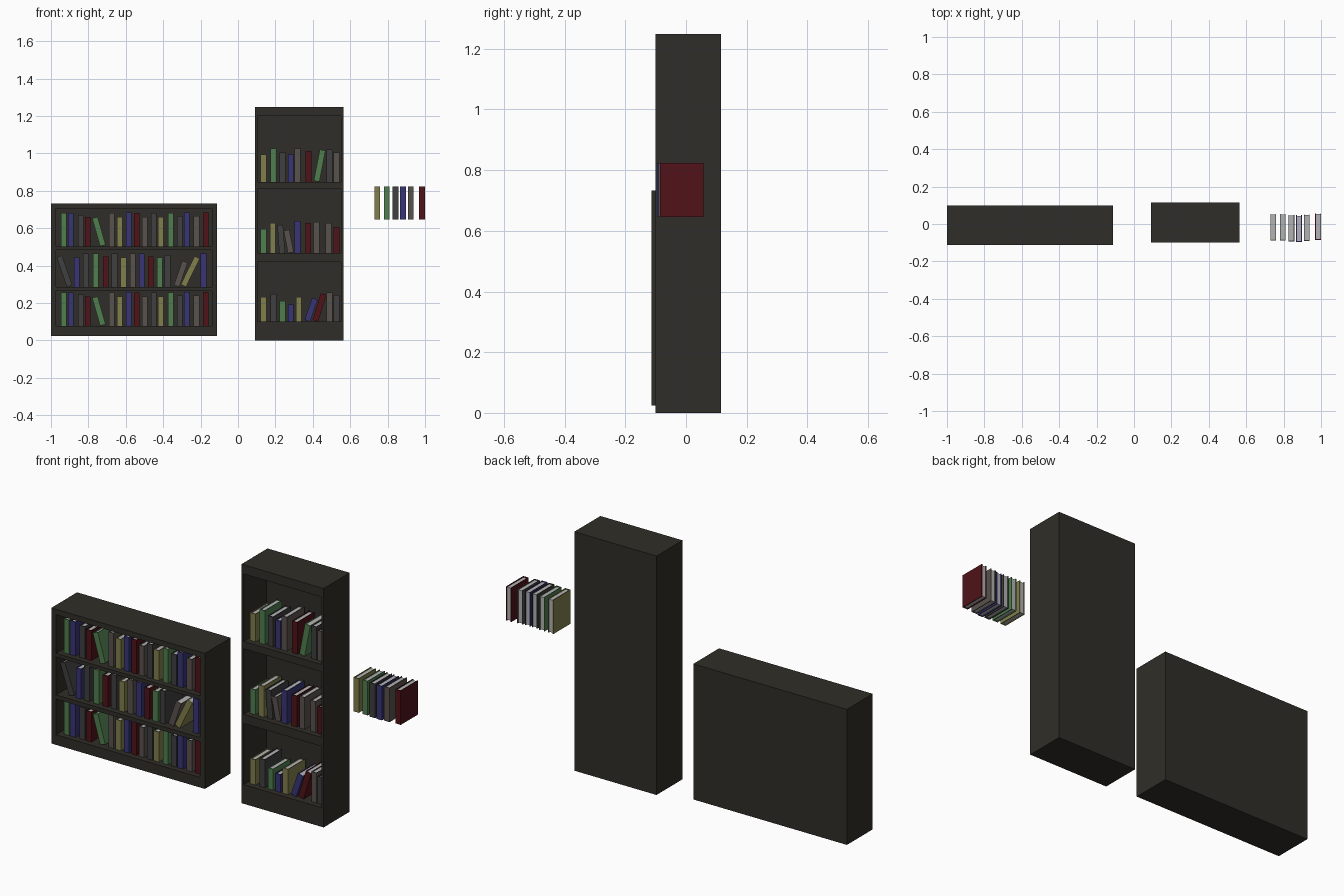
import bpy, bmesh
from math import radians
from mathutils import Matrix, Vector

if "Cube" in bpy.data.objects:
    bpy.data.objects.remove(bpy.data.objects["Cube"])


def material(name, rgb):
    m = bpy.data.materials.new(name)
    m.diffuse_color = (*rgb, 1)
    m.use_nodes = True
    m.node_tree.nodes["Principled BSDF"].inputs["Base Color"].default_value = m.diffuse_color
    return m


WOOD = material("dark_wood", (0.030, 0.027, 0.021))
PAGES = material("pages", (0.45, 0.45, 0.46))
COVERS = {
    "y": material("yellow_cover", (0.22, 0.21, 0.07)),
    "g": material("green_cover", (0.08, 0.21, 0.08)),
    "b": material("blue_cover", (0.04, 0.035, 0.18)),
    "r": material("red_cover", (0.08, 0.006, 0.009)),
    "n": material("brown_cover", (0.10, 0.085, 0.077)),
    "k": material("grey_cover", (0.053, 0.05, 0.053)),
}


def add_box(bm, lo, hi, mat=0):
    lo, hi = Vector(lo), Vector(hi)
    m = Matrix.Translation((lo + hi) / 2) @ Matrix.Diagonal((*(hi - lo), 1))
    new = bmesh.ops.create_cube(bm, size=1, matrix=m)["verts"]
    for f in {f for v in new for f in v.link_faces}:
        f.material_index = mat


def finish(bm, name, mats):
    me = bpy.data.meshes.new(name)
    bm.to_mesh(me)
    bm.free()
    for m in mats:
        me.materials.append(m)
    ob = bpy.data.objects.new(name, me)
    bpy.context.collection.objects.link(ob)
    return ob


def panel(name, lo, hi):
    bm = bmesh.new()
    add_box(bm, lo, hi)
    return finish(bm, name, [WOOD])


def bookcase(name, x0, x1, y0, y1, side, levels):
    """levels: bottom and top height of every horizontal board"""
    back = y1 - 0.025
    z0, z1 = levels[0][0], levels[-1][1]
    panel(name + "_left_side", (x0, y0, z0), (x0 + side, y1, z1))
    panel(name + "_right_side", (x1 - side, y0, z0), (x1, y1, z1))
    panel(name + "_back", (x0 + side, back, z0), (x1 - side, y1, z1))
    for i, (a, b) in enumerate(levels):
        panel(f"{name}_board_{i}", (x0 + side, y0, a), (x1 - side, back, b))


def book(name, color, x, z, h, y, lean=0, w=0.031, d=0.142):
    t, inset = 0.004, 0.004
    bm = bmesh.new()
    # two cover boards and the spine
    add_box(bm, (0, 0, 0), (t, d, h))
    add_box(bm, (w - t, 0, 0), (w, d, h))
    add_box(bm, (t, 0, 0), (w - t, t, h))
    # page block
    add_box(bm, (t, t, inset), (w - t, d - inset, h - inset), 1)
    # tilt, then rest the lowest corner on the shelf
    bm.transform(Matrix.Rotation(radians(lean), 4, "Y"))
    dx = x - min(v.co.x for v in bm.verts)
    dz = z - min(v.co.z for v in bm.verts)
    bm.transform(Matrix.Translation((dx, y, dz)))
    finish(bm, name, [COVERS[color], PAGES])


def book_row(name, row, z, y):
    for i, (color, x, h, *lean) in enumerate(row):
        book(f"{name}_book_{i}", color, x, z, h, y, *lean)


# the two bookcases
bookcase("wide_case", -1.0, -0.112, -0.113, 0.10, 0.028,
         [(0.025, 0.078), (0.264, 0.286), (0.484, 0.503), (0.705, 0.733)])
bookcase("tall_case", 0.09, 0.565, -0.10, 0.115, 0.013,
         [(0, 0.10), (0.42, 0.467), (0.81, 0.848), (1.20, 1.248)])

# rows: cover colour, left edge, height, optional lean in degrees
wide_outer = [
    ("g", -.947, .178), ("b", -.910, .178), ("k", -.856, .168), ("r", -.819, .157),
    ("g", -.780, .155, -16), ("n", -.690, .178), ("y", -.648, .157), ("b", -.600, .180),
    ("r", -.557, .178), ("n", -.514, .157), ("k", -.466, .178), ("y", -.429, .157),
    ("g", -.375, .178), ("k", -.327, .162), ("b", -.290, .182), ("n", -.237, .162),
    ("r", -.188, .182)]
wide_middle = [
    ("k", -.970, .168, -19), ("b", -.878, .157), ("k", -.830, .178), ("g", -.776, .178),
    ("r", -.723, .162), ("k", -.675, .178), ("y", -.627, .157), ("n", -.578, .178),
    ("b", -.530, .178), ("r", -.482, .162), ("g", -.434, .157), ("k", -.392, .172),
    ("n", -.343, .137, 19), ("y", -.306, .168, 26), ("b", -.200, .180)]
tall_top = [
    ("y", .121, .145), ("g", .175, .177), ("k", .223, .157), ("b", .266, .147),
    ("n", .303, .177), ("r", .362, .166), ("g", .405, .170, 11), ("k", .474, .172),
    ("n", .511, .157)]
tall_middle = [
    ("g", .121, .130), ("y", .170, .162), ("k", .210, .150, -4), ("n", .244, .122, -11),
    ("b", .303, .172), ("r", .360, .162), ("n", .405, .166), ("n", .468, .162),
    ("r", .511, .140)]
tall_bottom = [
    ("y", .121, .132), ("k", .175, .147), ("g", .223, .110), ("b", .266, .093),
    ("y", .309, .132), ("b", .356, .125, 19), ("r", .399, .150, 17), ("n", .474, .157),
    ("k", .511, .142)]
loose = [
    ("y", .729, .178), ("g", .780, .178), ("k", .826, .178), ("b", .867, .178),
    ("n", .908, .178), ("r", .969, .178)]

book_row("wide_top", wide_outer, 0.503, -0.085)
book_row("wide_middle", wide_middle, 0.286, -0.085)
book_row("wide_bottom", wide_outer, 0.078, -0.085)
book_row("tall_top", tall_top, 0.848, -0.072)
book_row("tall_middle", tall_middle, 0.467, -0.072)
book_row("tall_bottom", tall_bottom, 0.10, -0.072)

# loose books beside the tall case, slightly staggered in depth
for i, ((color, x, h), y) in enumerate(zip(loose, (-.088, -.088, -.093, -.095, -.090, -.085))):
    book(f"loose_book_{i}", color, x, 0.646, h, y)
